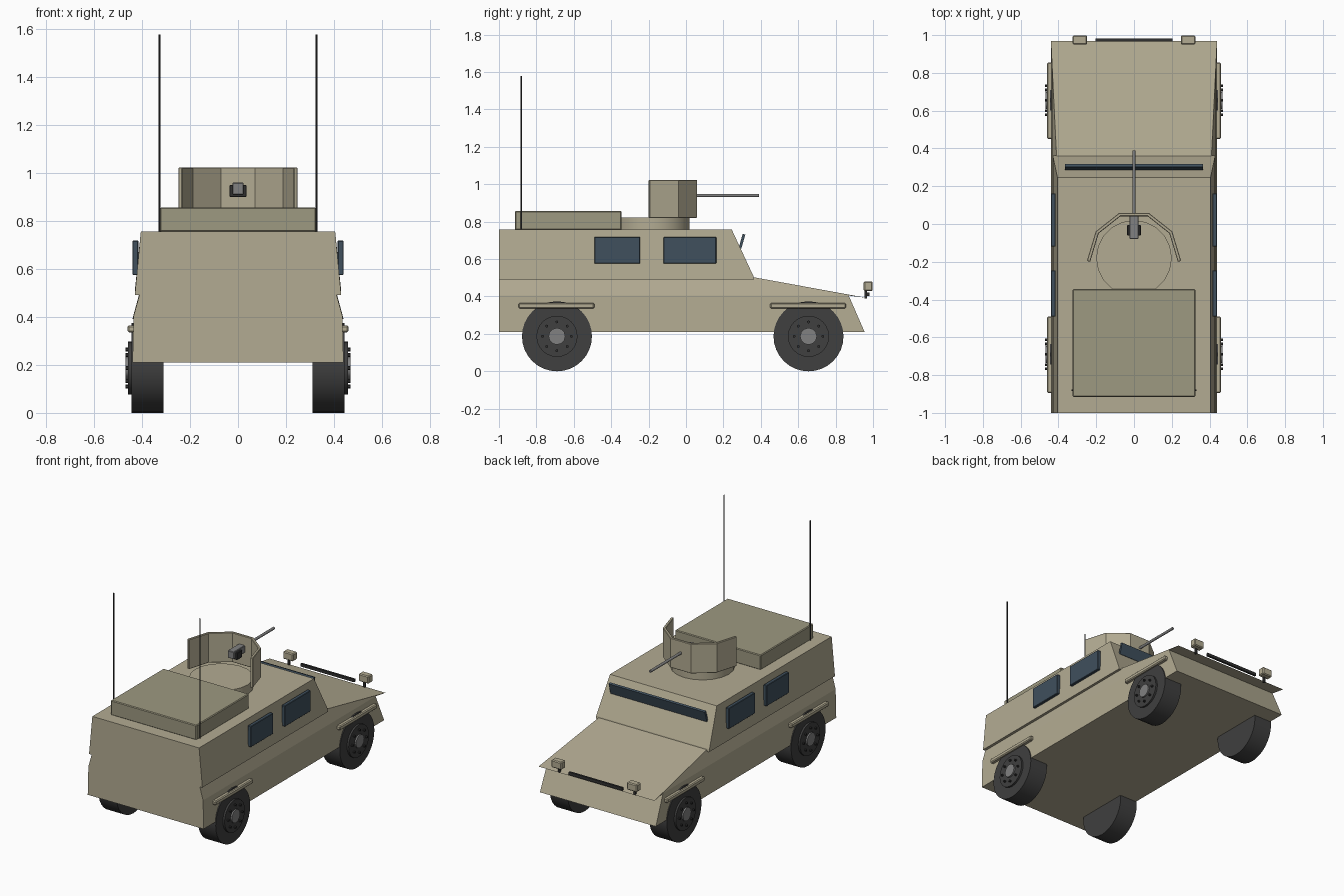
import bpy, bmesh, math
from mathutils import Matrix, Vector

if "Cube" in bpy.data.objects:
    bpy.data.objects.remove(bpy.data.objects["Cube"])


def material(name, r, g, b):
    m = bpy.data.materials.new(name)
    m.diffuse_color = (r, g, b, 1)
    m.use_nodes = True
    m.node_tree.nodes["Principled BSDF"].inputs["Base Color"].default_value = m.diffuse_color
    return m


TAN = material("tan_paint", 0.45, 0.41, 0.29)
OLIVE = material("olive_paint", 0.34, 0.32, 0.22)
GLASS = material("dark_glass", 0.05, 0.08, 0.11)
RUBBER = material("rubber", 0.05, 0.05, 0.05)
DARK = material("dark_metal", 0.03, 0.03, 0.03)
STEEL = material("steel", 0.22, 0.22, 0.22)


def finish(name, bm, mat, bevel=0, smooth=False):
    bmesh.ops.recalc_face_normals(bm, faces=bm.faces)
    me = bpy.data.meshes.new(name)
    bm.to_mesh(me)
    bm.free()
    ob = bpy.data.objects.new(name, me)
    bpy.context.collection.objects.link(ob)
    me.materials.append(mat)
    if bevel:
        b = ob.modifiers.new("bevel", 'BEVEL')
        b.width = bevel
        b.segments = 1
    if smooth:
        bpy.ops.object.select_all(action='DESELECT')
        ob.select_set(True)
        bpy.context.view_layer.objects.active = ob
        bpy.ops.object.shade_smooth_by_angle(angle=math.radians(35))
    return ob


def box(name, lo, hi, mat, bevel=0, rot=0):
    """Box between two corners, turned about z through its centre."""
    lo, hi = Vector(lo), Vector(hi)
    bm = bmesh.new()
    bmesh.ops.create_cube(bm, size=1, matrix=Matrix.Translation((lo + hi) / 2)
                          @ Matrix.Rotation(rot, 4, 'Z') @ Matrix.Diagonal((*(hi - lo), 1)))
    return finish(name, bm, mat, bevel)


def cylinder(name, start, end, radius, mat, sides=24, smooth=True):
    start, end = Vector(start), Vector(end)
    d = end - start
    bm = bmesh.new()
    bmesh.ops.create_cone(bm, cap_ends=True, segments=sides, radius1=radius, radius2=radius,
                          depth=d.length, matrix=Matrix.Translation((start + end) / 2)
                          @ d.to_track_quat('Z', 'Y').to_matrix().to_4x4())
    return finish(name, bm, mat, smooth=smooth)


def mirrored_shell(name, pts, side_faces, strips, mat):
    """Symmetric solid: right side points, side faces, and edge pairs bridged across x."""
    bm = bmesh.new()
    right = [bm.verts.new(p) for p in pts]
    left = [bm.verts.new((-x, y, z)) for x, y, z in pts]
    for f in side_faces:
        bm.faces.new([right[i] for i in f])
        bm.faces.new([left[i] for i in reversed(f)])
    for a, b in zip(strips, strips[1:] + strips[:1]):
        bm.faces.new((right[a], right[b], left[b], left[a]))
    return finish(name, bm, mat)


# Lower hull with sloped hood and pointed lip
mirrored_shell("lower_hull",
               [(0.44, -1, 0.21), (0.435, -1, 0.405), (0.41, -1, 0.495), (0.41, 0.36, 0.503),
                (0.44, 0.97, 0.392), (0.435, 0.87, 0.405), (0.44, 0.955, 0.21)],
               [(0, 6, 5, 1), (1, 5, 3, 2), (3, 5, 4)], [0, 1, 2, 3, 4, 5, 6], TAN)

# Cabin with tapered sides and raked windscreen face
mirrored_shell("cabin",
               [(0.43, -1, 0.492), (0.43, 0.363, 0.492), (0.43, 0.36, 0.51),
                (0.405, 0.245, 0.757), (0.405, -1, 0.757)],
               [(0, 1, 2, 3, 4)], [0, 1, 2, 3, 4], TAN)

# Windscreen slab
mirrored_shell("windscreen",
               [(0.365, 0.282, 0.66), (0.365, 0.296, 0.656), (0.365, 0.317, 0.73),
                (0.365, 0.303, 0.735)], [(0, 1, 2, 3)], [0, 1, 2, 3], GLASS)

for s, side in ((1, "right"), (-1, "left")):
    def span(x0, x1):
        return sorted((s * x0, s * x1))

    def side_box(name, x, y, z, mat, bevel=0):
        a, b = span(*x)
        return box(name + "_" + side, (a, y[0], z[0]), (b, y[1], z[1]), mat, bevel)

    # Side windows
    side_box("rear_window", (0.415, 0.44), (-0.49, -0.245), (0.575, 0.718), GLASS, 0.003)
    side_box("front_window", (0.415, 0.44), (-0.12, 0.162), (0.575, 0.718), GLASS, 0.003)

    # Headlights on short stems
    side_box("headlight", (0.248, 0.325), (0.95, 0.998), (0.428, 0.48), TAN, 0.006)
    side_box("headlight_stem", (0.28, 0.293), (0.955, 0.968), (0.39, 0.43), DARK)

    # Whip antenna
    cylinder("antenna_" + side, (s * 0.327, -0.88, 0.757), (s * 0.327, -0.88, 1.578), 0.004,
             DARK, 8)

    # Wheels with fenders, rims, hubs and bolts
    for y, end in ((-0.69, "rear"), (0.655, "front")):
        tag = end + "_" + side
        side_box(end + "_fender", (0.425, 0.46), (y - 0.205, y + 0.2), (0.335, 0.365), TAN, 0.006)
        z = 0.187
        cylinder("tyre_" + tag, (s * 0.31, y, z), (s * 0.445, y, z), 0.187, RUBBER, 32)
        cylinder("rim_" + tag, (s * 0.43, y, z), (s * 0.458, y, z), 0.11, RUBBER, 24)
        cylinder("hub_" + tag, (s * 0.44, y, z), (s * 0.468, y, z), 0.045, STEEL, 12)
        for i in range(8):
            a = i * math.pi / 4
            by, bz = y + 0.077 * math.cos(a), z + 0.077 * math.sin(a)
            cylinder(f"bolt_{tag}_{i}", (s * 0.45, by, bz), (s * 0.47, by, bz), 0.008, DARK, 6)

# Grille bar at the hood lip
box("grille_bar", (-0.203, 0.967, 0.402), (0.203, 0.981, 0.422), DARK)

# Roof storage box
box("roof_box", (-0.325, -0.915, 0.755), (0.325, -0.345, 0.857), OLIVE, 0.005)

# Turret ring
cylinder("turret_ring", (0, -0.18, 0.755), (0, -0.18, 0.822), 0.2, TAN, 20)

# Gunner shield plates
path = [(-0.24, -0.195), (-0.195, -0.045), (-0.075, 0.05),
        (0.075, 0.05), (0.195, -0.045), (0.24, -0.195)]
for i, (p, q) in enumerate(zip(path, path[1:])):
    p, q = Vector(p), Vector(q)
    c, d = (p + q) / 2, q - p
    h = d.length / 2 + (0.006 if 0 < i < 4 else 0.003)
    box(f"shield_plate_{i}", (c.x - h, c.y - 0.009, 0.82), (c.x + h, c.y + 0.009, 1.023), TAN,
        0.003, math.atan2(d.y, d.x))

# Gun
box("gun_receiver", (-0.023, -0.08, 0.91), (0.023, 0.045, 0.96), STEEL, 0.003)
box("ammo_box", (-0.036, -0.06, 0.9), (0.036, -0.005, 0.95), DARK, 0.003)
cylinder("gun_barrel", (0, 0.03, 0.94), (0, 0.39, 0.94), 0.009, STEEL, 12)
